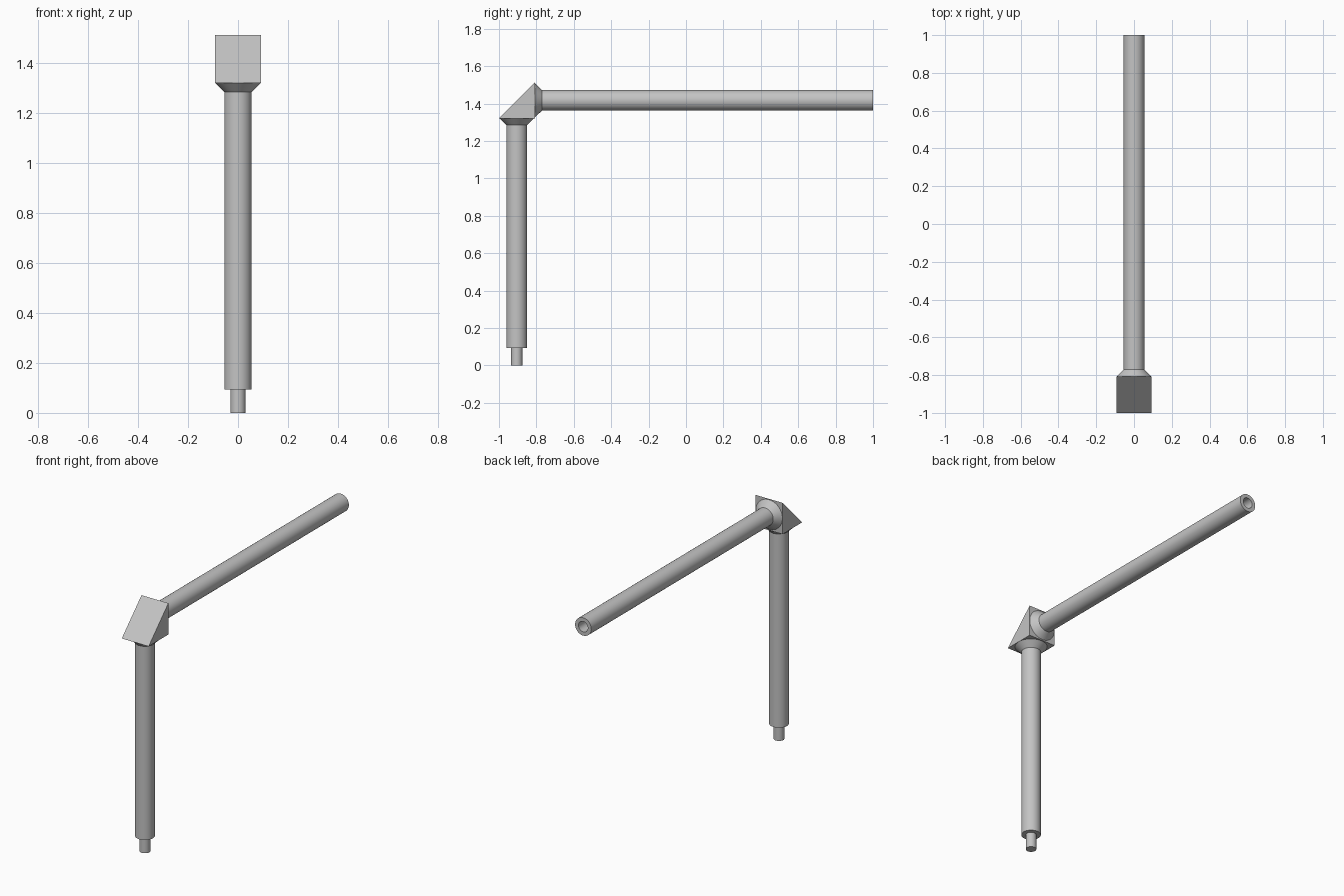
import bpy, bmesh, math
from mathutils import Matrix, Vector

if "Cube" in bpy.data.objects:
    bpy.data.objects.remove(bpy.data.objects["Cube"], do_unlink=True)

grey = bpy.data.materials.new("light grey")
grey.use_nodes = True
colour = (0.55, 0.55, 0.55, 1)
grey.diffuse_color = colour
grey.node_tree.nodes["Principled BSDF"].inputs["Base Color"].default_value = colour

PIPE, PEG, COLLAR = 0.055, 0.03, 0.091   # radii
HALF = 0.0915                            # half width of the elbow
AXIS_Y, AXIS_Z = -0.905, 1.417           # pipe centre lines
ELBOW_Z, ELBOW_Y = 1.32, -0.808          # flat elbow faces


def finish(name, bm, smooth):
    bmesh.ops.recalc_face_normals(bm, faces=bm.faces)
    mesh = bpy.data.meshes.new(name)
    bm.to_mesh(mesh)
    bm.free()
    mesh.materials.append(grey)
    obj = bpy.data.objects.new(name, mesh)
    bpy.context.collection.objects.link(obj)
    if smooth:
        bpy.ops.object.select_all(action='DESELECT')
        obj.select_set(True)
        bpy.context.view_layer.objects.active = obj
        bpy.ops.object.shade_smooth_by_angle(angle=math.radians(30))
    return obj


def lathe(name, profile, matrix, sides=48):
    """Spin (radius, height) points around local z, ends on the axis."""
    bm = bmesh.new()
    verts = [bm.verts.new((r, 0, h)) for r, h in profile]
    edges = [bm.edges.new(pair) for pair in zip(verts, verts[1:])]
    bmesh.ops.spin(bm, geom=verts + edges, axis=(0, 0, 1), cent=(0, 0, 0),
                   angle=math.tau, steps=sides, use_merge=True)
    bmesh.ops.remove_doubles(bm, verts=bm.verts, dist=1e-5)
    bm.transform(matrix)
    return finish(name, bm, True)


upright = Matrix.Translation((0, AXIS_Y, 0))
along_y = Matrix.Translation((0, 0, AXIS_Z)) @ Matrix.Rotation(-math.pi / 2, 4, 'X')

# Vertical pipe with its peg, and the flared collar under the elbow
lathe("vertical_pipe", [(0, 0), (PEG, 0), (PEG, 0.093), (PIPE, 0.093),
                        (PIPE, 1.285), (COLLAR, ELBOW_Z), (0, ELBOW_Z)], upright)

# Horizontal pipe with its collar and the socket in its open end
lathe("horizontal_pipe", [(0, ELBOW_Y), (COLLAR, ELBOW_Y), (PIPE, -0.77),
                          (PIPE, 1), (PEG + 0.002, 1), (PEG + 0.002, 0.9),
                          (0, 0.9)], along_y)

# Wedge elbow: a right triangle extruded across x
bm = bmesh.new()
corners = [(-1, ELBOW_Z), (ELBOW_Y, ELBOW_Z), (ELBOW_Y, 1.513)]
side = bm.faces.new([bm.verts.new((-HALF, y, z)) for y, z in corners])
new = bmesh.ops.extrude_face_region(bm, geom=[side])["geom"]
bmesh.ops.translate(bm, vec=Vector((2 * HALF, 0, 0)),
                    verts=[g for g in new if isinstance(g, bmesh.types.BMVert)])
finish("wedge_elbow", bm, False)
